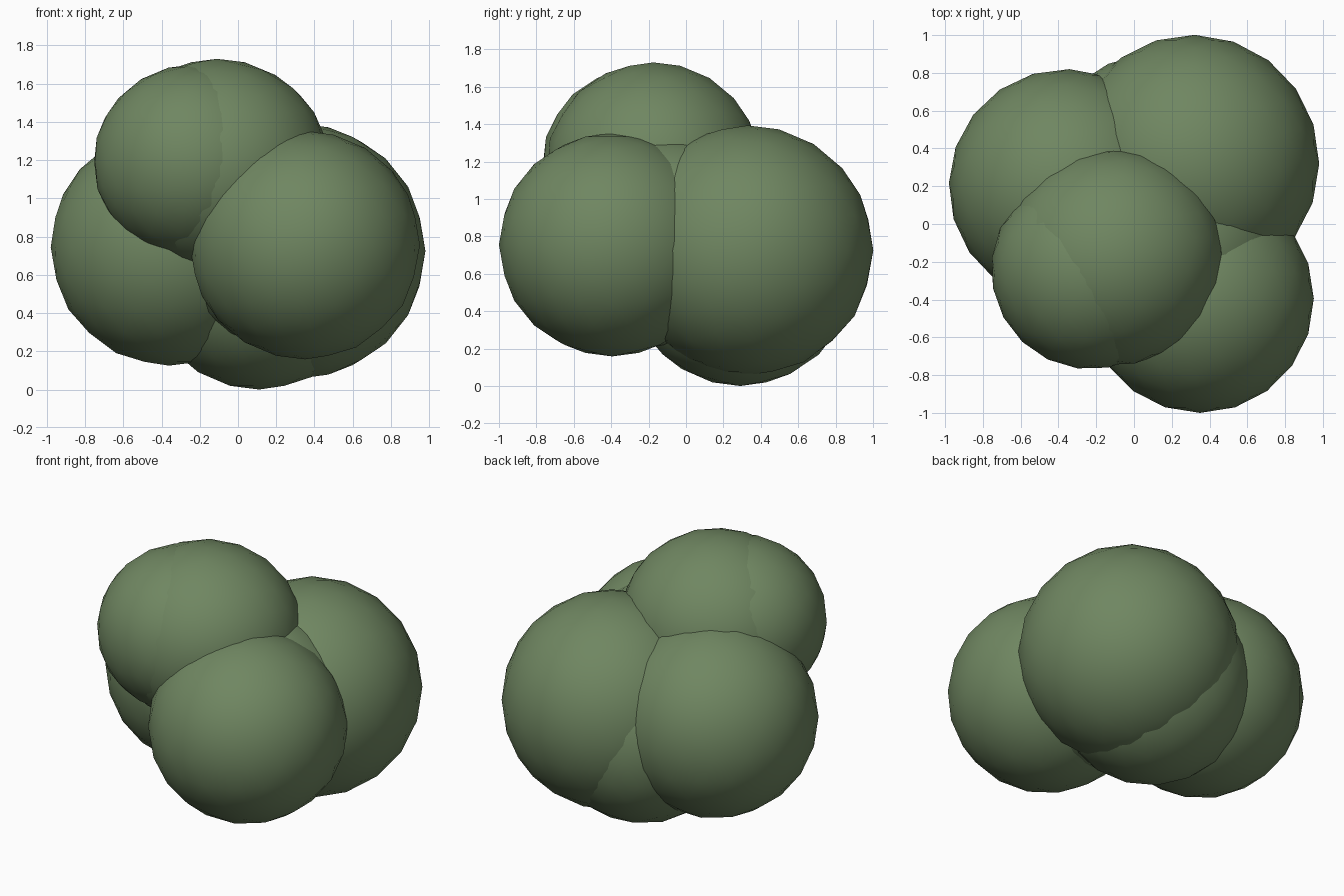
import bpy

if "Cube" in bpy.data.objects:
    bpy.data.objects.remove(bpy.data.objects["Cube"])

# Foliage material
leaf = bpy.data.materials.new("foliage_green")
leaf.diffuse_color = (0.16, 0.24, 0.12, 1)
leaf.use_nodes = True
leaf.node_tree.nodes["Principled BSDF"].inputs["Base Color"].default_value = leaf.diffuse_color


def clump(name, centre, radii, turn):
    """One smooth-shaded low-poly ball of leaves."""
    bpy.ops.mesh.primitive_ico_sphere_add(
        subdivisions=3, radius=1, location=centre, rotation=(0, 0, turn))
    ob = bpy.context.object
    ob.name = name
    ob.scale = radii
    ob.data.materials.append(leaf)
    bpy.ops.object.shade_smooth()
    return ob


# Overlapping clumps: four main lobes plus inner ones filling the joins
clumps = [
    ("front_right_clump", (0.35, -0.395, 0.755), (0.602, 0.605, 0.597), 0.0),
    ("back_right_clump", (0.315, 0.33, 0.725), (0.665, 0.672, 0.668), 0.3),
    ("left_clump", (-0.36, 0.20, 0.745), (0.62, 0.62, 0.62), 0.6),
    ("top_clump", (-0.11, -0.175, 1.17), (0.59, 0.575, 0.56), 0.2),
    ("top_left_clump", (-0.235, -0.245, 1.19), (0.52, 0.525, 0.51), 0.5),
    ("bottom_clump", (0.11, 0.29, 0.61), (0.61, 0.61, 0.61), 0.1),
    ("middle_clump", (0.24, -0.10, 0.775), (0.565, 0.565, 0.565), 0.4),
]
for c in clumps:
    clump(*c)
